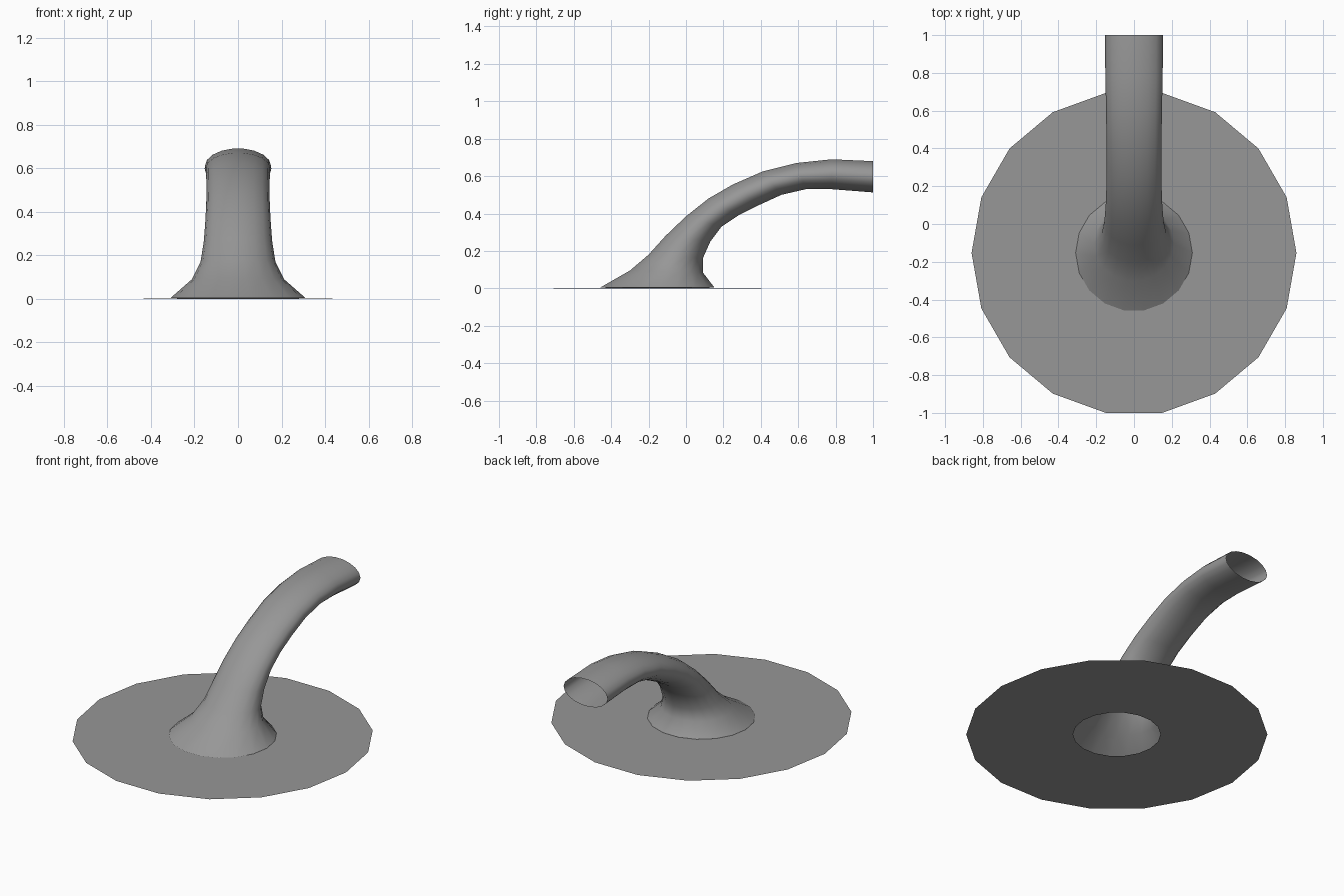
import bpy, bmesh, math

if "Cube" in bpy.data.objects:
    bpy.data.objects.remove(bpy.data.objects["Cube"])

SIDES = 18
CY = -0.153

grey = bpy.data.materials.new("dark_grey")
grey.diffuse_color = (0.31, 0.31, 0.31, 1)
grey.use_nodes = True
grey.node_tree.nodes["Principled BSDF"].inputs["Base Color"].default_value = grey.diffuse_color


def loft(name, rings, smooth_angle=None):
    """Each ring: half width, (y, z) of its front/top side, (y, z) of its back/under side."""
    bm = bmesh.new()
    loops = []
    for half, (y0, z0), (y1, z1) in rings:
        k = 1 / math.cos(math.pi / SIDES)  # top and bottom are edges, not corners
        cy, cz = (y0 + y1) / 2, (z0 + z1) / 2
        dy, dz = (y1 - y0) / 2 * k, (z1 - z0) / 2 * k
        loop = []
        for i in range(SIDES):
            a = 2 * math.pi * i / SIDES
            s = math.sin(a)
            loop.append(bm.verts.new((half * math.cos(a), cy + dy * s, cz + dz * s)))
        loops.append(loop)
    for a, b in zip(loops, loops[1:]):
        for i in range(SIDES):
            j = (i + 1) % SIDES
            bm.faces.new((a[i], a[j], b[j], b[i]))
    mesh = bpy.data.meshes.new(name)
    bm.to_mesh(mesh)
    bm.free()
    mesh.materials.append(grey)
    obj = bpy.data.objects.new(name, mesh)
    bpy.context.collection.objects.link(obj)
    if smooth_angle:
        bpy.context.view_layer.objects.active = obj
        obj.select_set(True)
        bpy.ops.object.shade_smooth_by_angle(angle=math.radians(smooth_angle))
        obj.select_set(False)
    return obj


def flat_ring(radius, z):
    r = radius * math.cos(math.pi / SIDES)
    return (radius, (CY - r, z), (CY + r, z))


# Ground disc with a hole under the pipe
loft("base_disc", [flat_ring(0.86, 0.0), flat_ring(0.25, 0.001)])

# Bent hollow pipe with a flared, slightly lipped foot and an open end
loft("bent_pipe", [
    flat_ring(0.25, 0.001),
    flat_ring(0.309, 0.005),
    (0.212, (-0.30, 0.095), (0.09, 0.085)),
    (0.172, (-0.20, 0.18), (0.09, 0.16)),
    (0.157, (-0.11, 0.28), (0.13, 0.25)),
    (0.15, (0.00, 0.385), (0.19, 0.33)),
    (0.146, (0.12, 0.48), (0.28, 0.39)),
    (0.145, (0.25, 0.555), (0.39, 0.445)),
    (0.146, (0.41, 0.625), (0.51, 0.50)),
    (0.148, (0.59, 0.67), (0.64, 0.53)),
    (0.152, (0.78, 0.69), (0.78, 0.53)),
    (0.153, (1.00, 0.68), (1.00, 0.513)),
], smooth_angle=60)
